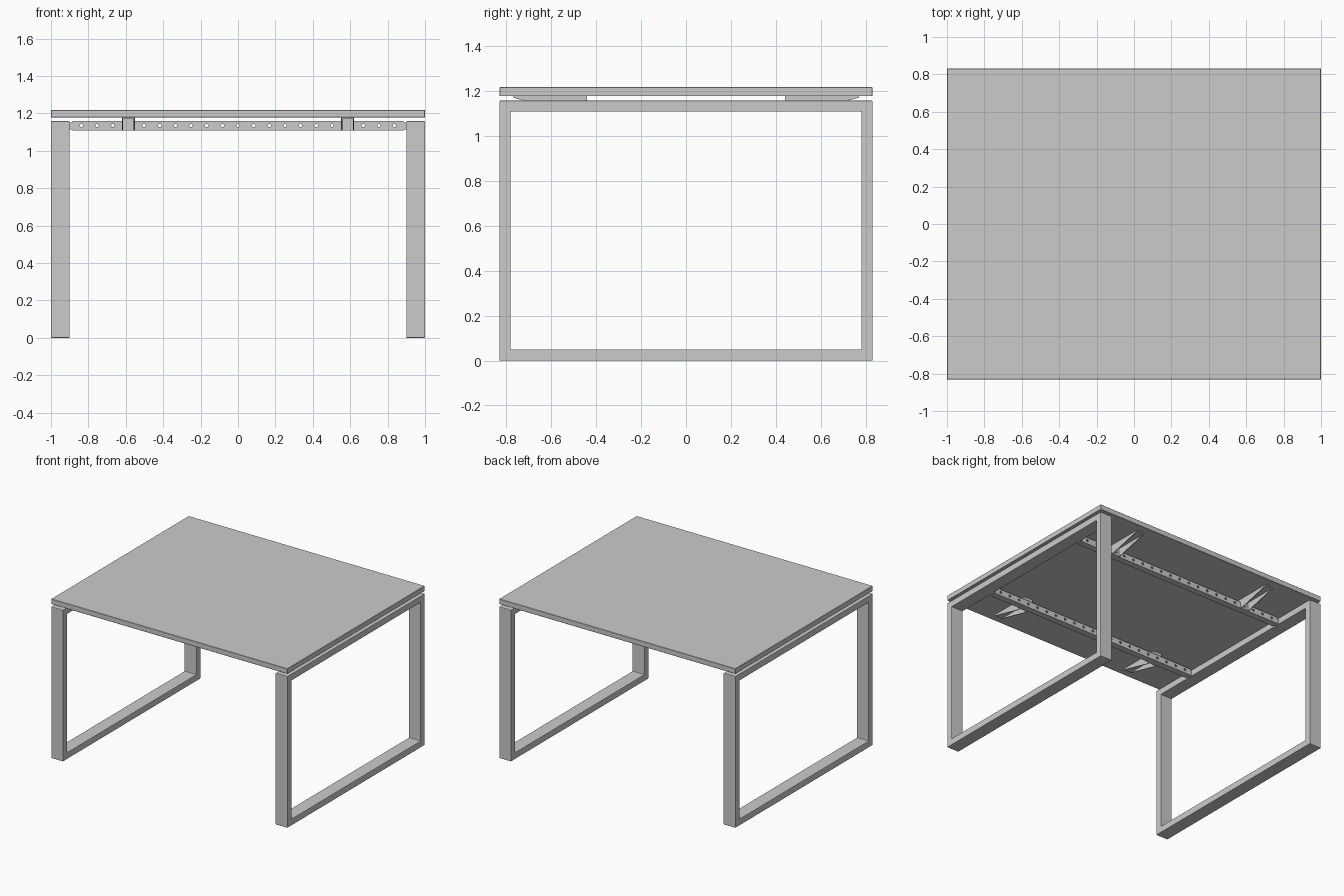
import bpy, bmesh, math
from mathutils import Matrix, Vector

if "Cube" in bpy.data.objects:
    bpy.data.objects.remove(bpy.data.objects["Cube"])


def make_object(name, bm):
    bmesh.ops.recalc_face_normals(bm, faces=bm.faces[:])
    mesh = bpy.data.meshes.new(name)
    bm.to_mesh(mesh)
    bm.free()
    obj = bpy.data.objects.new(name, mesh)
    bpy.context.collection.objects.link(obj)
    return obj


def add_box(bm, lo, hi):
    lo, hi = Vector(lo), Vector(hi)
    m = Matrix.Translation((lo + hi) / 2) @ Matrix.Diagonal((*(hi - lo), 1))
    bmesh.ops.create_cube(bm, size=1, matrix=m)


def add_rod(bm, x, y, z, radius, length, sides=12):
    # cylinder lying along y
    m = Matrix.Translation((x, y, z)) @ Matrix.Rotation(math.pi / 2, 4, 'X')
    bmesh.ops.create_cone(bm, cap_ends=True, segments=sides, radius1=radius,
                          radius2=radius, depth=length, matrix=m)


def add_side_profile(bm, points, x0, x1):
    # (y, z) outline extruded along x
    face = bm.faces.new([bm.verts.new((x0, y, z)) for y, z in points])
    out = bmesh.ops.extrude_face_region(bm, geom=[face])
    verts = [v for v in out["geom"] if isinstance(v, bmesh.types.BMVert)]
    bmesh.ops.translate(bm, verts=verts, vec=(x1 - x0, 0, 0))


def bevel(obj, width, segments=2):
    mod = obj.modifiers.new("soft_edges", 'BEVEL')
    mod.width, mod.segments = width, segments


def cut(obj, cutter):
    mod = obj.modifiers.new("cut", 'BOOLEAN')
    mod.operation, mod.solver, mod.object = 'DIFFERENCE', 'EXACT', cutter
    cutter.hide_render = True
    bpy.context.view_layer.objects.active = obj
    bpy.ops.object.modifier_apply(modifier=mod.name)
    bpy.data.objects.remove(cutter)


HALF_D = 0.831
FRAME_TOP = 1.158
PITCH = 0.0837

# table top
bm = bmesh.new()
add_box(bm, (-1, -HALF_D, 1.178), (1, HALF_D, 1.218))
bevel(make_object("table_top", bm), 0.002, 1)

# closed rectangular leg frames
for sx, side in ((-1, "left"), (1, "right")):
    bm = bmesh.new()
    rings = []
    for x in (0.9, 1.0):
        for inset in (0, 0.049):
            y = HALF_D - inset
            z0, z1 = inset, FRAME_TOP - inset
            rings.append([bm.verts.new((sx * x, a, b)) for a, b in
                          ((-y, z0), (y, z0), (y, z1), (-y, z1))])
    for a, b in ((0, 1), (1, 3), (3, 2), (2, 0)):
        for i in range(4):
            j = (i + 1) % 4
            bm.faces.new((rings[a][i], rings[a][j], rings[b][j], rings[b][i]))
    bevel(make_object(side + "_leg_frame", bm), 0.003)

for sy, end in ((-1, "front"), (1, "back")):
    yc = sy * 0.47

    # perforated hollow rail
    bm = bmesh.new()
    add_box(bm, (-0.885, yc - 0.025, 1.109), (0.885, yc + 0.025, FRAME_TOP))
    rail = make_object(end + "_rail", bm)
    bm = bmesh.new()
    add_box(bm, (-1, yc - 0.02, 1.114), (1, yc + 0.02, 1.153))
    cut(rail, make_object("bore_cutter", bm))
    bm = bmesh.new()
    for i in range(-10, 11):
        add_rod(bm, i * PITCH, yc, 1.135, 0.009, 0.1)
    cut(rail, make_object("hole_cutter", bm))

    for sx, side in ((-1, "left"), (1, "right")):
        # stub joining rail to leg frame
        bm = bmesh.new()
        xs = sorted((sx * 0.86, sx * 0.902))
        add_box(bm, (xs[0], yc - 0.02, 1.113), (xs[1], yc + 0.02, 1.15))
        make_object(f"{end}_{side}_rail_stub", bm)

        # cantilever bracket: top plate, mounting flange, tapered cheeks
        xc = sx * 7 * PITCH
        bm = bmesh.new()
        ys = sorted((sy * 0.442, sy * 0.768))
        add_box(bm, (xc - 0.034, ys[0], 1.17), (xc + 0.034, ys[1], 1.178))
        ys = sorted((sy * 0.442, sy * 0.5))
        add_box(bm, (xc - 0.034, ys[0], 1.158), (xc + 0.034, ys[1], 1.17))
        ys = sorted((sy * 0.495, sy * 0.501))
        add_box(bm, (xc - 0.034, ys[0], 1.109), (xc + 0.034, ys[1], 1.17))
        outline = [(sy * y, z) for y, z in
                   ((0.5, 1.109), (0.52, 1.109), (0.72, 1.158),
                    (0.765, 1.17), (0.5, 1.17))]
        for x in (xc - 0.034, xc + 0.028):
            add_side_profile(bm, outline, x, x + 0.006)
        make_object(f"{end}_{side}_bracket", bm)

        # fixing bolt through the flange
        bm = bmesh.new()
        add_rod(bm, xc, sy * 0.503, 1.135, 0.011, 0.012)
        make_object(f"{end}_{side}_bolt", bm)
